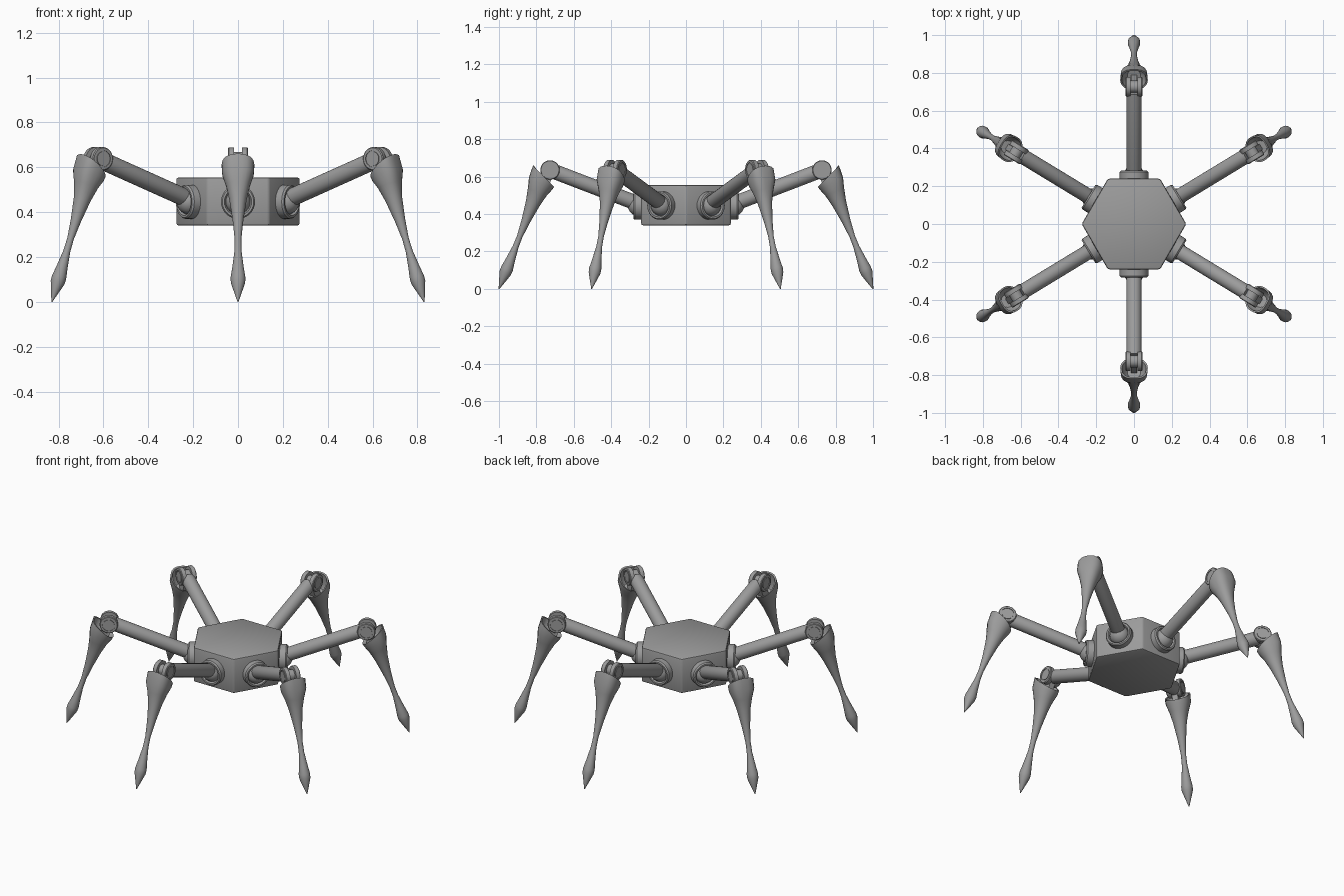
import bpy, bmesh, math
from math import radians, cos, sin, pi
from mathutils import Matrix, Vector

if "Cube" in bpy.data.objects:
    bpy.data.objects.remove(bpy.data.objects["Cube"])

GREY = (0.33, 0.33, 0.33, 1)
metal = bpy.data.materials.new("grey_metal")
metal.use_nodes = True
metal.diffuse_color = GREY
metal.node_tree.nodes["Principled BSDF"].inputs["Base Color"].default_value = GREY


def finish(name, bm, angle=35):
    """Turn a bmesh into a shaded object."""
    bmesh.ops.recalc_face_normals(bm, faces=bm.faces)
    mesh = bpy.data.meshes.new(name)
    bm.to_mesh(mesh)
    bm.free()
    mesh.materials.append(metal)
    obj = bpy.data.objects.new(name, mesh)
    bpy.context.collection.objects.link(obj)
    bpy.ops.object.select_all(action='DESELECT')
    obj.select_set(True)
    bpy.context.view_layer.objects.active = obj
    bpy.ops.object.shade_smooth_by_angle(angle=radians(angle))
    return obj


def loft(bm, rings):
    """Skin a list of equal point rings and cap both ends."""
    loops = [[bm.verts.new(p) for p in ring] for ring in rings]
    n = len(loops[0])
    for a, b in zip(loops, loops[1:]):
        for i in range(n):
            j = (i + 1) % n
            bm.faces.new((a[i], a[j], b[j], b[i]))
    bm.faces.new(loops[0])
    bm.faces.new(loops[-1])


def lathe(bm, profile, axis='x', sides=24):
    """Revolve (position, radius) pairs around the x or y axis."""
    rings = []
    for p, r in profile:
        circle = [(r * cos(2 * pi * i / sides), r * sin(2 * pi * i / sides))
                  for i in range(sides)]
        rings.append([(p, a, b) if axis == 'x' else (a, p, b) for a, b in circle])
    loft(bm, rings)


# Hexagonal body with softened edges
bm = bmesh.new()
loft(bm, [[(0.277 * cos(k * pi / 3), 0.277 * sin(k * pi / 3), z) for k in range(6)]
          for z in (0.34, 0.555)])
bmesh.ops.bevel(bm, geom=bm.edges[:], offset=0.01, segments=2, profile=0.5,
                affect='EDGES')
body = finish("body", bm)

# Hip socket: flange with a recessed bowl, and the ball inside it
bm = bmesh.new()
lathe(bm, [(0.2, 0.076), (0.274, 0.076), (0.282, 0.07), (0.282, 0.061),
           (0.262, 0.052)], sides=32)
hip_socket = finish("hip_socket", bm)
bm = bmesh.new()
bmesh.ops.create_uvsphere(bm, u_segments=24, v_segments=12, radius=0.056,
                          matrix=Matrix.Translation((0.255, 0, 0)))
hip_ball = finish("hip_ball", bm)

# Upper limb, its origin at the knee
bm = bmesh.new()
lathe(bm, [(-0.52, 0.034), (-0.5, 0.04), (-0.03, 0.04)])
upper_limb = finish("upper_limb", bm)

# Knee: two discs with a groove between and an inset cap on each end
bm = bmesh.new()
half = [(0.018, 0.032), (0.018, 0.052), (0.041, 0.052), (0.045, 0.048),
        (0.045, 0.037), (0.041, 0.037), (0.041, 0.032), (0.045, 0.032)]
lathe(bm, [(-p, r) for p, r in reversed(half)] + half, axis='y')
knee = finish("knee", bm)


# Lower leg: a cup with a slanted rim, a thin neck and a pointed foot
def section(depth, radius, slant=0.0, square=0.0, sides=24):
    centre = 0.02 + 0.01 * depth
    ring = []
    for i in range(sides):
        a = 2 * pi * i / sides
        c, s = cos(a), sin(a)
        # flatten the outer side towards a squared outline
        grow = 1 + square * sin(2 * a) ** 2 * (c > 0)
        ring.append(Vector((centre + radius * c * grow, radius * s * grow,
                            -(depth - slant * c))))
    return ring


bm = bmesh.new()
loft(bm, [section(0.11, 0.035),
          section(0.085, 0.055, 0.0, 0.1),
          section(0.045, 0.064, 0.034, 0.1),
          section(0.043, 0.073, 0.034, 0.1),
          section(0.085, 0.07, 0.008, 0.14),
          section(0.135, 0.054, 0.0, 0.08)]
     + [section(d, r) for d, r in
        ((0.2, 0.039), (0.3, 0.024), (0.39, 0.015), (0.45, 0.016), (0.53, 0.026),
         (0.575, 0.033), (0.6, 0.032), (0.65, 0.016), (0.692, 0.002))])
lower_leg = finish("lower_leg", bm, 40)

# Hinge tongue that fills the knee groove
bm = bmesh.new()
bmesh.ops.create_cube(bm, size=1, matrix=Matrix.Translation((0, 0, -0.055))
                      @ Matrix.Diagonal((0.05, 0.034, 0.13, 1)))
hinge_tongue = finish("hinge_tongue", bm)

# Six legs around the body
used = set()


def place(proto, label, matrix):
    obj = proto
    if proto.name in used or proto in used:
        obj = proto.copy()
        bpy.context.collection.objects.link(obj)
    used.add(proto)
    obj.matrix_world = matrix
    placed.append((obj, label + "_" + proto.data.name))


placed = []
legs = {"front": 270, "back": 90, "back_left": 31.3, "back_right": 148.7,
        "front_right": 211.3, "front_left": 328.7}
for label, heading in legs.items():
    diagonal = "_" in label
    turn = Matrix.Rotation(radians(heading), 4, 'Z')
    hip = turn @ Matrix.Translation((0, 0, 0.446))
    joint = turn @ Matrix.Translation((0.73 if diagonal else 0.727, 0,
                                       0.638 if diagonal else 0.636))
    raised = joint @ Matrix.Rotation(radians(-21), 4, 'Y')
    lowered = raised
    if diagonal:
        lowered = (joint @ Matrix.Rotation(radians(-18.5), 4, 'Y')
                   @ Matrix.Scale(0.985, 4))
    place(hip_socket, label, hip)
    place(hip_ball, label, hip)
    place(upper_limb, label, raised)
    place(knee, label, raised)
    place(lower_leg, label, lowered)
    place(hinge_tongue, label, lowered)
for obj, name in placed:
    obj.name = name
